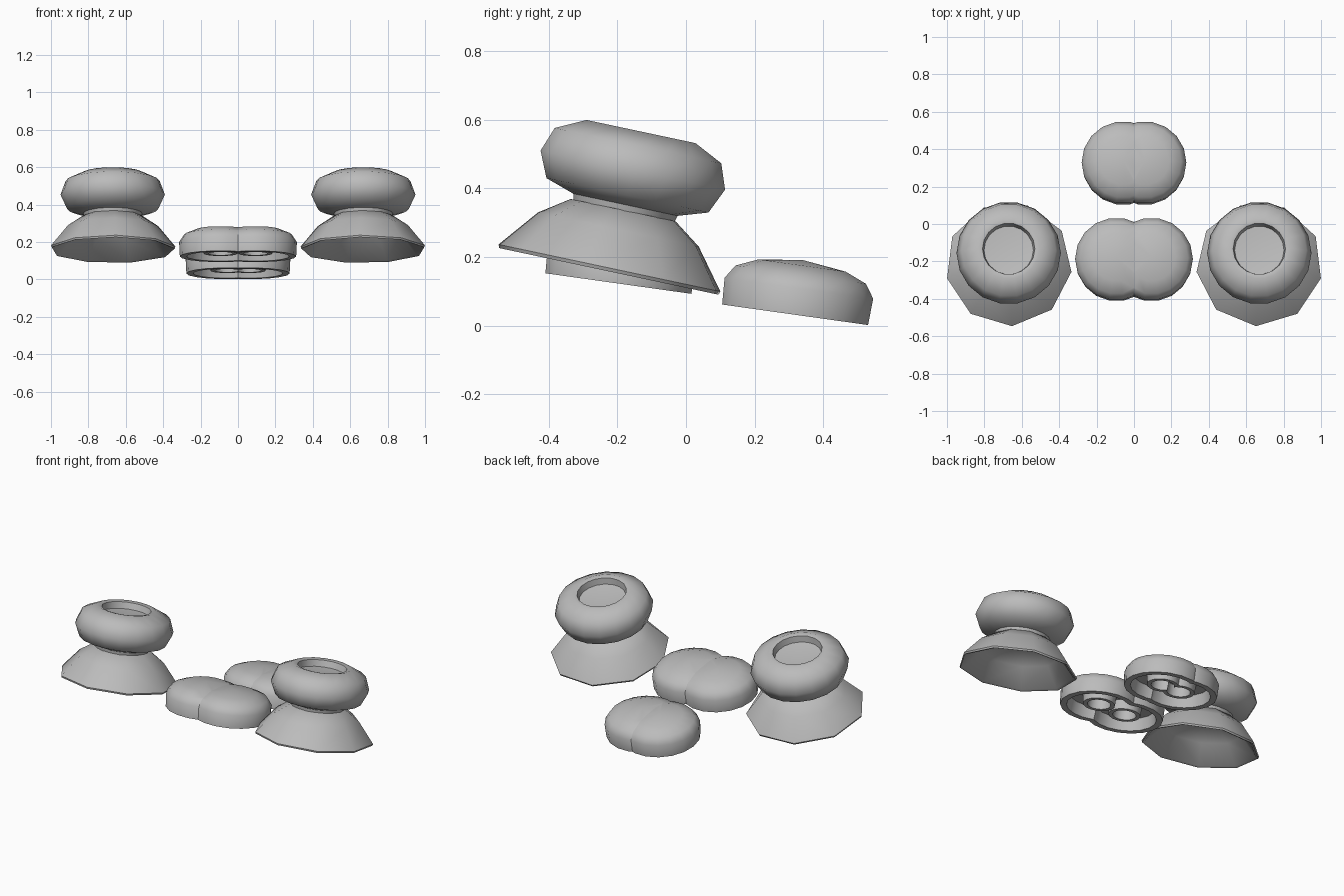
import bpy, bmesh, math
from mathutils import Matrix

if "Cube" in bpy.data.objects:
    bpy.data.objects.remove(bpy.data.objects["Cube"])

grey = bpy.data.materials.new("light_grey")
grey.diffuse_color = (0.5, 0.5, 0.5, 1)
grey.use_nodes = True
grey.node_tree.nodes["Principled BSDF"].inputs["Base Color"].default_value = grey.diffuse_color


def lathe(name, profile, sides, phase, offset, tilt, place, cut=False):
    """Spin a closed (radius, height) profile, tilt it back, mirror over x = 0."""
    bm = bmesh.new()
    rings = []
    for r, h in profile:
        if r == 0:
            rings.append([bm.verts.new((0, 0, h))] * sides)
        else:
            a = [phase + 2 * math.pi * i / sides for i in range(sides)]
            rings.append([bm.verts.new((r * math.cos(t), r * math.sin(t), h)) for t in a])
    for lo, hi in zip(rings, rings[1:]):
        for i in range(sides):
            j = (i + 1) % sides
            quad = list(dict.fromkeys((lo[i], lo[j], hi[j], hi[i])))
            if len(quad) > 2:
                bm.faces.new(quad)
    bmesh.ops.recalc_face_normals(bm, faces=bm.faces)
    bmesh.ops.translate(bm, vec=(offset, 0, 0), verts=bm.verts)
    if cut:  # keep only the half on the +x side
        bmesh.ops.bisect_plane(bm, geom=bm.verts[:] + bm.edges[:] + bm.faces[:],
                               plane_co=(0, 0, 0), plane_no=(1, 0, 0), clear_inner=True)
    bm.transform(Matrix.Translation(place) @ Matrix.Rotation(-math.radians(tilt), 4, 'X'))
    me = bpy.data.meshes.new(name)
    bm.to_mesh(me)
    bm.free()
    me.materials.append(grey)
    ob = bpy.data.objects.new(name, me)
    bpy.context.collection.objects.link(ob)
    bpy.ops.object.select_all(action='DESELECT')
    bpy.context.view_layer.objects.active = ob
    ob.select_set(True)
    bpy.ops.object.shade_smooth_by_angle(angle=math.radians(50))
    mirror = ob.modifiers.new("mirror", 'MIRROR')
    mirror.use_mirror_merge = False
    return ob


# Thumbsticks: hollow nine-sided skirt and round dished cap
skirt = [(0, .165), (.14, .16), (.225, .108), (.318, .005), (.334, 0), (.338, .01),
         (.245, .125), (.16, .183), (0, .188)]
cap = [(0, .17), (.15, .17), (.158, .2), (.245, .228), (.279, .303), (.252, .376),
       (.165, .418), (.14, .412), (.132, .375), (0, .36)]
stick_at = (0, -.218, .157)
lathe("stick_skirt", skirt, 9, math.radians(-93), .67, 12, stick_at)
lathe("stick_cap", cap, 18, 0, .67, 12, stick_at)

# Buttons: two merged domed discs, hollow below with an inner ring
button = [(0, .09), (.062, .08), (.066, .015), (.09, .015), (.094, .07), (.17, .07),
          (.182, 0), (.218, 0), (.222, .078), (.195, .118), (.13, .145), (0, .161)]
lathe("front_button", button, 18, 0, .093, 8, (0, -.197, .123), cut=True)
lathe("rear_button", button, 18, 0, .058, 8, (0, .318, .032), cut=True)
